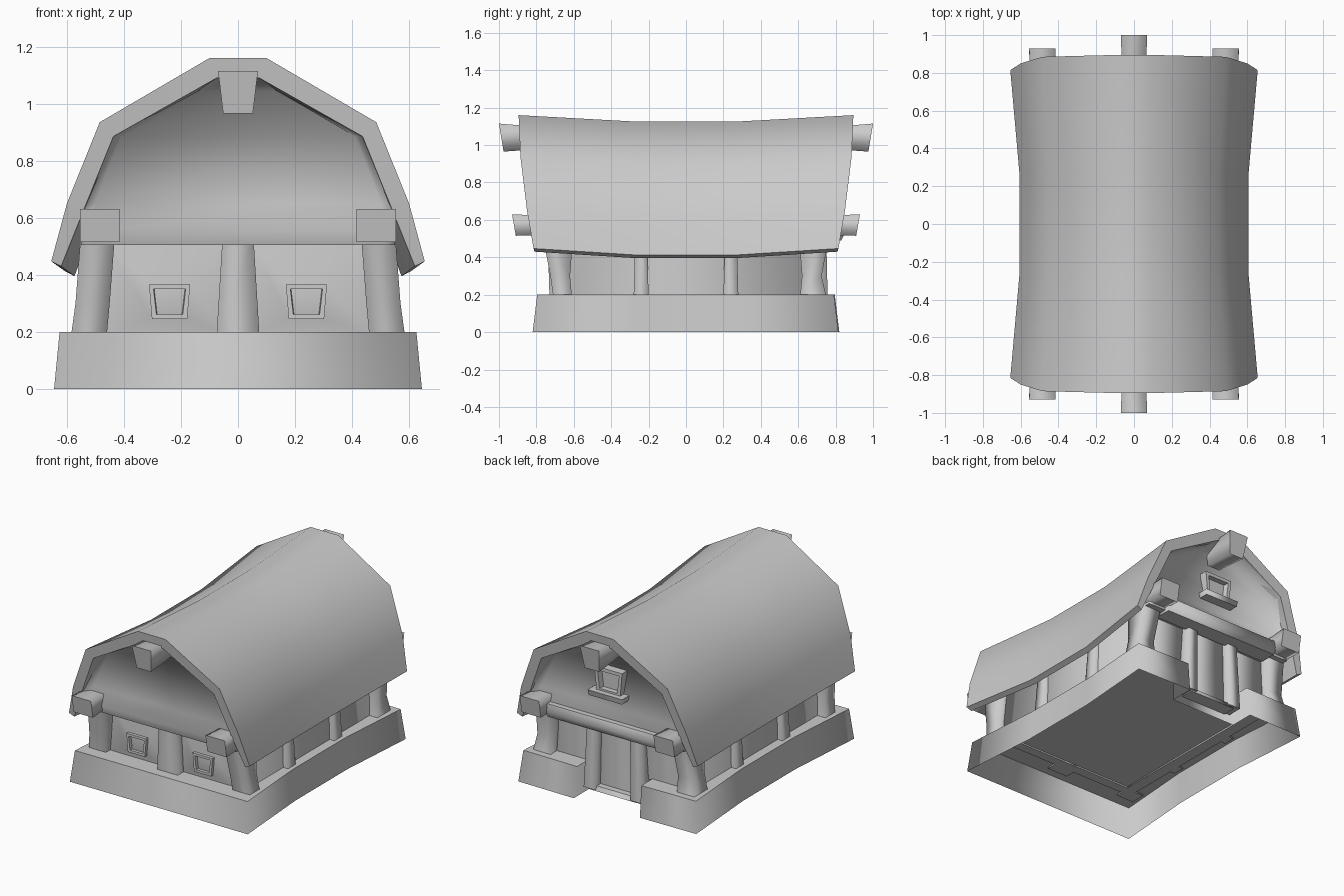
import bpy, bmesh, math

cube = bpy.data.objects.get("Cube")
if cube:
    bpy.data.objects.remove(cube, do_unlink=True)

grey = bpy.data.materials.new("plain_grey")
grey.use_nodes = True
tone = (0.6, 0.6, 0.6, 1)
grey.diffuse_color = tone
grey.node_tree.nodes["Principled BSDF"].inputs["Base Color"].default_value = tone


def loft(name, rings, caps="both", angle=100):
    """Skin closed rings of equal length; caps: both, last or strip. Cap edges stay sharp."""
    bm = bmesh.new()
    rows = [[bm.verts.new(p) for p in ring] for ring in rings]
    n = len(rows[0])
    for a, b in zip(rows, rows[1:]):
        for i in range(n):
            j = (i + 1) % n
            bm.faces.new((a[i], a[j], b[j], b[i]))
    if caps == "strip":
        for row in (rows[0], rows[-1]):
            for i in range(n // 2 - 1):
                bm.faces.new((row[i], row[i + 1], row[n - 2 - i], row[n - 1 - i]))
    else:
        bm.faces.new(rows[-1])
        if caps == "both":
            bm.faces.new(rows[0])
    bmesh.ops.recalc_face_normals(bm, faces=bm.faces)
    for face in bm.faces:
        face.smooth = True
    ends = [set(rows[0]), set(rows[-1])]
    for edge in bm.edges:
        on_cap = any(set(edge.verts) <= end for end in ends)
        bend = edge.calc_face_angle(0)
        edge.smooth = bend < math.radians(42 if on_cap else angle)
    mesh = bpy.data.meshes.new(name)
    bm.to_mesh(mesh)
    bm.free()
    mesh.materials.append(grey)
    bpy.context.collection.objects.link(bpy.data.objects.new(name, mesh))


def upright(cx, low, high, z0, z1, y, lean=0):
    """Trapezoid facing y: half widths low and high, top leaning outwards."""
    top = y + math.copysign(lean, y)
    return [(cx - low, y, z0), (cx + low, y, z0), (cx + high, top, z1), (cx - high, top, z1)]


def plan(x0, x1, y0, y1, z):
    return [(x0, y0, z), (x1, y0, z), (x1, y1, z), (x0, y1, z)]


def window(name, cx, z0, z1, half, y, s):
    """Raised frame with a sunk pane."""
    h, t = half, half * 0.22
    loft(name, [
        upright(cx, h * 0.86, h, z0, z1, s * (y - 0.08)),
        upright(cx, h * 0.86, h, z0, z1, s * (y + 0.02)),
        upright(cx, h * 0.86 - t, h - t, z0 + t, z1 - t, s * (y + 0.02)),
        upright(cx, h * 0.8 - t, h * 0.94 - t, z0 + t, z1 - t, s * (y - 0.015))], angle=60)


# Hollow stone base with a waist and a doorway notch at the back
half_path = [(0.24, 0.66), (0.24, 0.82), (0.645, 0.815), (0.605, 0.27), (0.605, -0.27), (0.645, -0.82)]
path = half_path + [(-x, y) for x, y in reversed(half_path)]
base_rings = []
for z, k in ((0, 1), (0.2, 0.97)):
    base_rings.append([(x * k, y * (k if abs(y) > 0.7 else 1), z) for x, y in path])
loft("base", base_rings, caps="last")

# Gambrel roof, sagging and narrowing towards the middle
outer = [(0.1, 1.16, 0.895), (0.485, 0.935, 0.885), (0.6, 0.65, 0.85), (0.655, 0.447, 0.815)]
inner = [(0.62, 0.43, 0.81), (0.54, 0.63, 0.845), (0.437, 0.885, 0.875), (0.075, 1.09, 0.885)]
right = outer[::-1]
left = [(-x, z, y) for x, z, y in outer]
under = [(-x, z, y) for x, z, y in inner]
section = right + left + under + inner[::-1]
roof_rings = []
for end, s in ((True, -1), (False, -1), (False, 1), (True, 1)):
    if end:
        roof_rings.append([(x, s * y, z) for x, z, y in section])
    else:
        roof_rings.append([(x * 0.925, s * 0.26, z - 0.035) for x, z, y in section])
loft("roof", roof_rings, caps="strip", angle=60)

for end, s in (("front", -1), ("back", 1)):
    # Dished gable wall running into the roof edge, swelling along its foot
    rows = [(0.55, 0.505, 0.8, 0.8), (0.55, 0.555, 0.815, 0.82), (0.54, 0.65, 0.78, 0.84),
            (0.44, 0.885, 0.75, 0.87), (0.14, 1.045, 0.76, 0.875), (0.08, 1.09, 0.875, 0.88)]
    gable = []
    for w, z, y, rim in rows:
        gable.append([(-w, s * rim, z), (-w * 0.93, s * y, z), (w * 0.93, s * y, z),
                      (w, s * rim, z), (w, s * 0.66, z), (-w, s * 0.66, z)])
    loft(end + "_gable", gable)

    # Flared ridge beam end
    loft(end + "_ridge_beam", [
        upright(0, 0.045, 0.058, 0.985, 1.09, s * 0.7),
        upright(0, 0.052, 0.07, 0.965, 1.115, s * 0.975, 0.025)])

    foot = 0.71 if s < 0 else 0.75
    for side, m in (("left", 1), ("right", -1)):
        # Eave beam ends
        loft(f"{end}_{side}_eave_beam", [
            upright(m * 0.485, 0.06, 0.06, 0.525, 0.615, s * 0.62),
            upright(m * 0.485, 0.07, 0.07, 0.515, 0.63, s * 0.91, 0.02)])
        # Leaning corner posts
        loft(f"{end}_{side}_corner_post", [
            plan(m * 0.46, m * 0.585, s * 0.61, s * foot, 0.19),
            plan(m * 0.45, m * 0.57, s * 0.62, s * 0.725, 0.3),
            plan(m * 0.43, m * 0.55, s * 0.6, s * 0.775, 0.56)])
        # Posts along the long walls
        loft(f"{end}_{side}_wall_post", [
            plan(m * 0.45, m * 0.56, s * 0.2, s * 0.28, 0.19),
            plan(m * 0.45, m * 0.535, s * 0.21, s * 0.27, 0.55)])

for side, m in (("left", 1), ("right", -1)):
    # Long walls
    loft(side + "_wall", [
        plan(m * 0.45, m * 0.525, -0.66, 0.66, 0.19),
        plan(m * 0.45, m * 0.505, -0.66, 0.66, 0.6)])
    # Front panels swelling towards their windows
    loft(f"front_{side}_panel", [
        upright(m * 0.255, 0.21, 0.21, 0.19, 0.51, -0.6),
        upright(m * 0.255, 0.21, 0.21, 0.19, 0.51, -0.665),
        upright(m * 0.24, 0.062, 0.072, 0.245, 0.365, -0.69)], angle=60)
    window(f"front_{side}_window", m * 0.24, 0.245, 0.365, 0.072, 0.69, -1)
    # Plain back panels
    loft(f"back_{side}_panel", [
        plan(m * 0.15, m * 0.47, 0.6, 0.68, 0.19),
        plan(m * 0.15, m * 0.46, 0.6, 0.69, 0.52)])
    # Door posts
    loft(side + "_door_post", [
        plan(m * 0.13, m * 0.21, 0.64, 0.76, 0.06),
        plan(m * 0.12, m * 0.19, 0.64, 0.75, 0.52)])

# Front middle post
loft("front_middle_post", [
    plan(-0.075, 0.075, -0.73, -0.6, 0.19),
    plan(-0.055, 0.055, -0.74, -0.6, 0.52)])

# Back door, sill, lintel and gable window
loft("door", [plan(-0.14, 0.14, 0.64, 0.7, 0.07), plan(-0.13, 0.13, 0.64, 0.7, 0.52)])
loft("door_sill", [plan(-0.17, 0.17, 0.64, 0.75, 0.05), plan(-0.16, 0.16, 0.64, 0.74, 0.08)])
loft("door_lintel", [
    plan(-0.42, 0.42, 0.72, 0.83, 0.49),
    plan(-0.43, 0.43, 0.72, 0.85, 0.53),
    plan(-0.42, 0.42, 0.72, 0.84, 0.58)])
window("gable_window", 0, 0.74, 0.9, 0.1, 0.785, 1)
loft("gable_window_sill", [
    plan(-0.12, 0.12, 0.72, 0.835, 0.715),
    plan(-0.125, 0.125, 0.72, 0.84, 0.75)])
